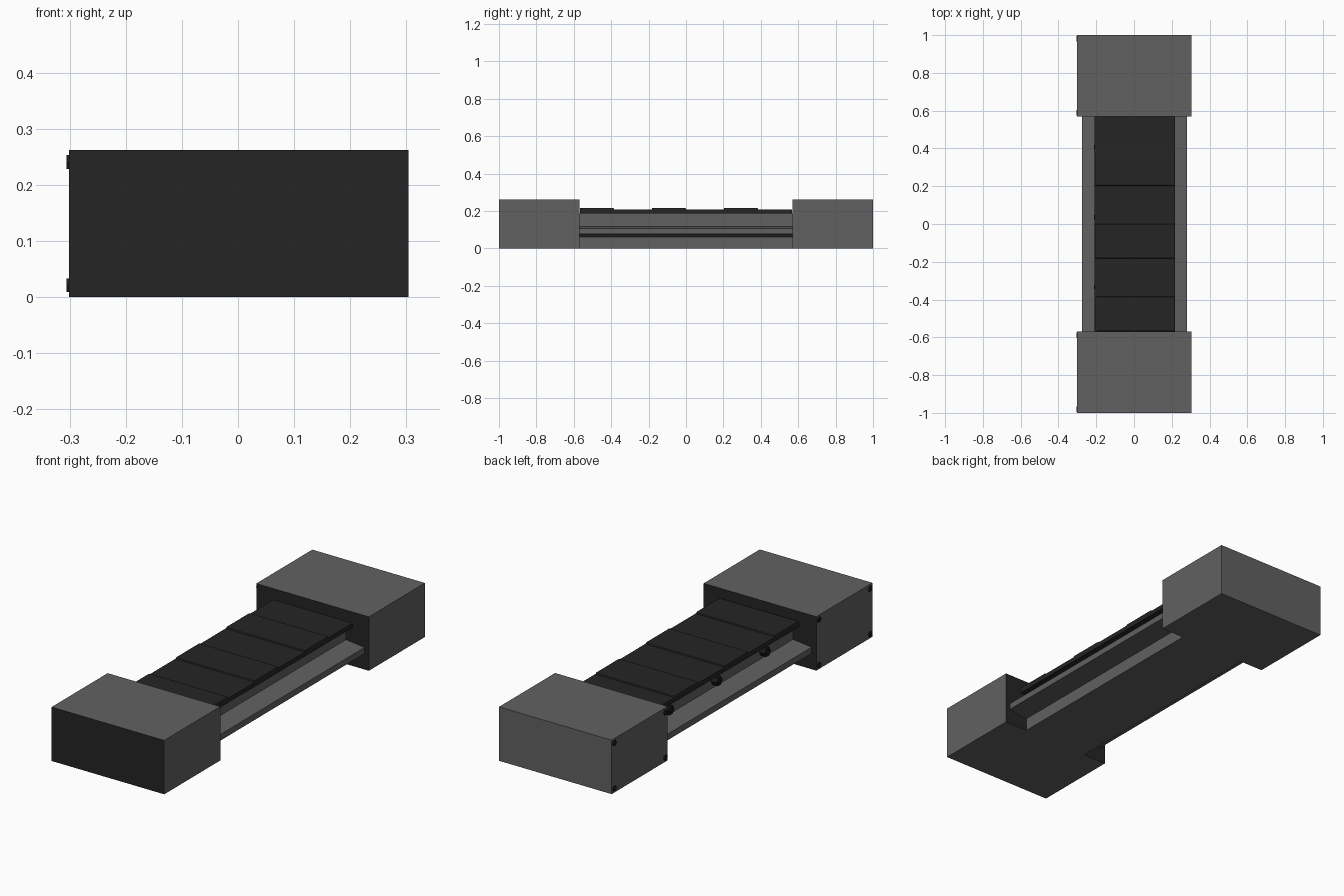
import bpy
import bmesh
import math
from mathutils import Matrix

cube = bpy.data.objects.get("Cube")
if cube:
    bpy.data.objects.remove(cube, do_unlink=True)


def material(name, value):
    m = bpy.data.materials.new(name)
    m.use_nodes = True
    color = (value, value, value, 1)
    m.diffuse_color = color
    m.node_tree.nodes["Principled BSDF"].inputs["Base Color"].default_value = color
    return m


grey = material("housing grey", 0.12)
black = material("belt black", 0.018)
bolt_black = material("bolt black", 0.012)


def finish(bm, name, *mats):
    bmesh.ops.recalc_face_normals(bm, faces=bm.faces)
    mesh = bpy.data.meshes.new(name)
    bm.to_mesh(mesh)
    bm.free()
    for m in mats:
        mesh.materials.append(m)
    obj = bpy.data.objects.new(name, mesh)
    bpy.context.collection.objects.link(obj)
    return obj


def box(name, x, y, z, *mats):
    bm = bmesh.new()
    bmesh.ops.create_cube(bm, size=1)
    for v in bm.verts:
        v.co = [r[0] if c < 0 else r[1] for c, r in zip(v.co, (x, y, z))]
    return finish(bm, name, *mats)


def extrude_y(name, profile, y0, y1, mat):
    bm = bmesh.new()
    face = bm.faces.new([bm.verts.new((x, y0, z)) for x, z in profile])
    new = bmesh.ops.extrude_face_region(bm, geom=[face])["geom"]
    verts = [g for g in new if isinstance(g, bmesh.types.BMVert)]
    bmesh.ops.translate(bm, verts=verts, vec=(0, y1 - y0, 0))
    return finish(bm, name, mat)


def bolt(name, x0, x1, y, z, radius):
    # Hexagonal head lying along x
    bm = bmesh.new()
    place = Matrix.Translation(((x0 + x1) / 2, y, z)) @ Matrix.Rotation(math.pi / 2, 4, "Y")
    bmesh.ops.create_cone(bm, cap_ends=True, segments=6, radius1=radius,
                          radius2=radius, depth=x1 - x0, matrix=place)
    return finish(bm, name, bolt_black)


# End housings: the front one has black ends, the back one a black inner end
CX = 0.0015
HALF = 0.3025
for name, y0, y1 in (("front_housing", -1, -0.57), ("back_housing", 0.57, 1)):
    housing = box(name, (CX - HALF, CX + HALF), (y0, y1), (0, 0.262), grey, black)
    for p in housing.data.polygons:
        if abs(p.normal.y) > 0.5 and p.center.y < 0.9:
            p.material_index = 1

# Frame: a beam with a tapered flange along each side
half = [(0.178, 0), (0.178, 0.062), (0.278, 0.077),
        (0.278, 0.107), (0.178, 0.118), (0.178, 0.187)]
profile = [(x + 0.0025, z) for x, z in half]
profile += [(0.0025 - x, z) for x, z in reversed(half)]
extrude_y("frame", profile, -0.57, 0.57, grey)

# Belt with raised, bevelled slats on every other panel
BELT = (-0.208, 0.218)
box("belt", BELT, (-0.568, 0.568), (0.187, 0.209), black)
for i in range(3):
    y = -0.568 + i * 0.385
    slat = box(f"belt_slat_{i + 1}", BELT, (y, y + 0.183), (0.2, 0.217), black)
    bevel = slat.modifiers.new("bevel", "BEVEL")
    bevel.width = 0.006
    bevel.segments = 2

# Roller bolts under the belt on the right side
for i in range(3):
    bolt(f"roller_bolt_{i + 1}", -0.205, -0.17, -0.334 + i * 0.37, 0.155, 0.024)
    bolt(f"roller_pin_{i + 1}", -0.212, -0.2, -0.334 + i * 0.37, 0.155, 0.011)

# Corner bolts on the right side of both housings
for side, s in (("front", -1), ("back", 1)):
    for where, y in (("inner", 0.589), ("outer", 0.981)):
        for level, z in (("lower", 0.021), ("upper", 0.241)):
            bolt(f"{side}_{where}_{level}_bolt", -0.3055, -0.295, s * y, z, 0.014)
